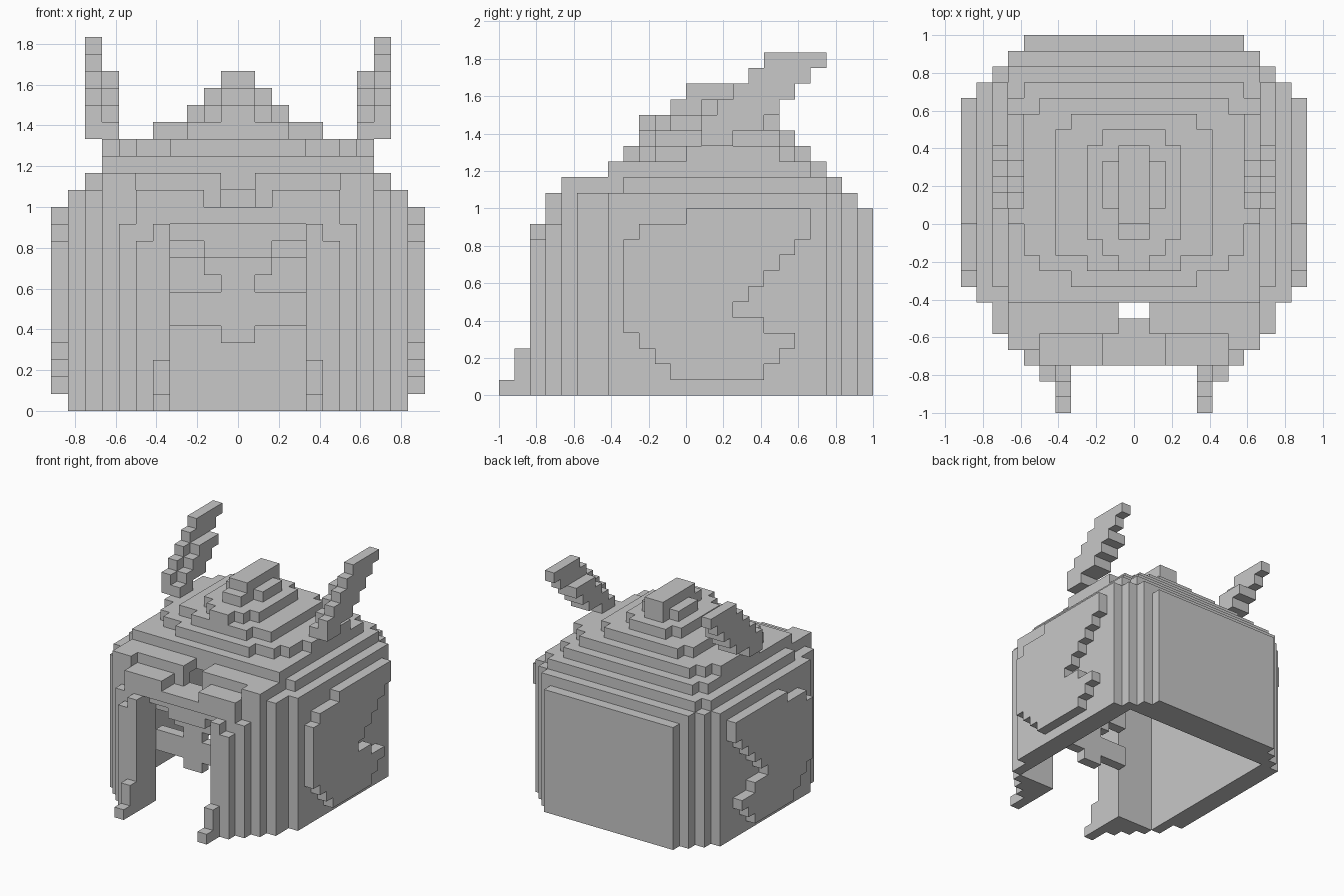
import bpy, bmesh
from mathutils import Vector

U = 1 / 12  # edge of one block
if "Cube" in bpy.data.objects:
    bpy.data.objects.remove(bpy.data.objects["Cube"])

steel = bpy.data.materials.new("grey_steel")
steel.use_nodes = True
steel.diffuse_color = (0.58, 0.58, 0.58, 1)
steel.node_tree.nodes["Principled BSDF"].inputs["Base Color"].default_value = steel.diffuse_color

AXES = [(1, 0, 0), (-1, 0, 0), (0, 1, 0), (0, -1, 0), (0, 0, 1), (0, 0, -1)]


def block(x0, x1, y0, y1, z0, z1):
    return {(x, y, z) for x in range(x0, x1) for y in range(y0, y1) for z in range(z0, z1)}


def mirrored(cells):
    return cells | {(-1 - x, y, z) for x, y, z in cells}


def build(name, cells):
    """Skin a set of blocks with only its outer faces, merging coplanar ones."""
    bm = bmesh.new()
    points = {}

    def vert(p):
        key = tuple(round(c) for c in p)
        if key not in points:
            points[key] = bm.verts.new(Vector(key) * U)
        return points[key]

    for cell in cells:
        for axis in AXES:
            if tuple(c + a for c, a in zip(cell, axis)) in cells:
                continue
            n = Vector(axis)
            s = Vector((abs(n.y), abs(n.z), abs(n.x)))
            t = n.cross(s)
            mid = Vector(cell) + Vector((0.5, 0.5, 0.5)) + n / 2
            corners = [mid + (s * a + t * b) / 2 for a, b in ((-1, -1), (1, -1), (1, 1), (-1, 1))]
            bm.faces.new([vert(p) for p in corners])
    bmesh.ops.dissolve_limit(bm, angle_limit=0.01, verts=bm.verts, edges=bm.edges)
    bmesh.ops.triangulate(bm, faces=[f for f in bm.faces if len(f.verts) > 4])
    mesh = bpy.data.meshes.new(name)
    bm.to_mesh(mesh)
    bm.free()
    mesh.materials.append(steel)
    obj = bpy.data.objects.new(name, mesh)
    bpy.context.collection.objects.link(obj)


# Stepped bowl: each tier is (bottom, top, [(half width, front, back), ...])
tiers = [
    (0, 12, [(7, -9, 12), (8, -8, 11), (9, -7, 10), (10, -5, 9)]),
    (12, 13, [(6, -9, 11), (8, -8, 11), (9, -7, 10), (10, -5, 9)]),
    (13, 14, [(8, -8, 10), (9, -4, 9)]),
    (14, 15, [(7, -5, 9), (8, -5, 8)]),
    (15, 16, [(4, -4, 8), (6, -3, 8), (7, -2, 7), (8, 0, 6)]),
    (16, 17, [(3, -3, 7), (4, -2, 7), (5, -2, 6)]),
    (17, 18, [(1, -3, 6), (2, -2, 6), (3, -1, 5)]),
    (18, 19, [(1, -1, 5), (2, 1, 4)]),
    (19, 20, [(1, 0, 5)]),
]
shell = set()
for z0, z1, rows in tiers:
    for half, y0, y1 in rows:
        shell |= block(-half, half, y0, y1, z0, z1)

# Brow: recessed upper ledge, centre notch and squared-off corners
shell -= block(-6, 6, -9, -7, 13, 14)
shell -= block(-2, 2, -9, -7, 12, 14)
shell -= block(-1, 1, -9, -5, 12, 14)
shell -= mirrored(block(6, 7, -9, -8, 11, 13))

# Box-shaped head cavity and the face opening
shell -= block(-8, 8, -7, 9, 0, 13)
shell -= block(-4, 4, -9, -7, 0, 11)

# Cheek guards with forward-stepping toes
shell |= mirrored(block(4, 5, -10, -9, 0, 11) | block(5, 6, -10, -9, 0, 10)
                  | block(4, 5, -11, -10, 0, 3) | block(4, 5, -12, -11, 0, 1))
build("helmet_shell", shell)

# Face mask with eye holes and nose tip, and a brow pad stepping forward above
mask = block(-4, 4, -7, -6, 5, 13) | block(-1, 1, -7, -6, 4, 5)
mask -= mirrored(block(2, 4, -7, -6, 7, 9) | block(1, 2, -7, -6, 7, 8))
mask -= block(-1, 1, -7, -6, 12, 13)
mask |= block(-4, 4, -8, -7, 10, 11) | block(-2, 2, -8, -7, 9, 10)
build("face_mask", mask)

# Side plates: front and back of each row, from the bottom up
plate_rows = [(-1, 5), (-2, 6), (-3, 7), (-4, 5), (-4, 3), (-4, 4),
              (-4, 5), (-4, 6), (-4, 7), (-3, 8), (0, 8)]
plate = set()
for i, (y0, y1) in enumerate(plate_rows):
    plate |= block(10, 11, y0, y1, i + 1, i + 2)

# Swept-back horns, two blocks wide at the root
outer_rows = [(1, 3), (1, 5), (2, 6), (3, 7), (4, 8), (5, 9)]
inner_rows = [(1, 3), (2, 5), (3, 6), (4, 7)]
horn = set()
for x, rows in ((8, outer_rows), (7, inner_rows)):
    for i, (y0, y1) in enumerate(rows):
        horn |= block(x, x + 1, y0, y1, 16 + i, 17 + i)

for name, cells in (("side_plate", plate), ("horn", horn)):
    build("left_" + name, cells)
    build("right_" + name, {(-1 - x, y, z) for x, y, z in cells})
